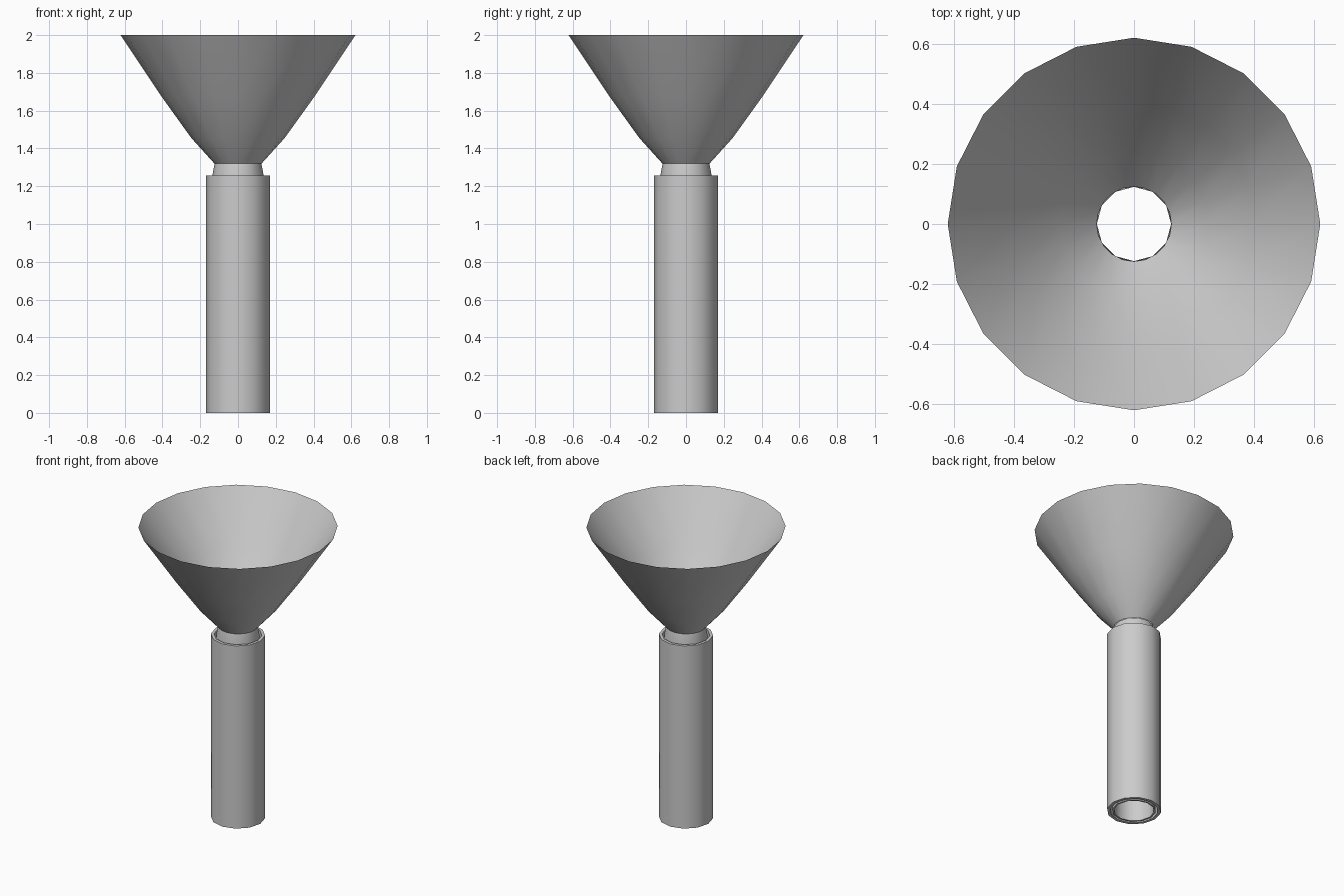
import bpy, bmesh, math

if "Cube" in bpy.data.objects:
    bpy.data.objects.remove(bpy.data.objects["Cube"])


def revolve(name, profile, sides, closed=False):
    """Spin an (r, z) profile around the z axis."""
    bm = bmesh.new()
    rings = [[bm.verts.new((r * math.cos(2 * math.pi * i / sides),
                            r * math.sin(2 * math.pi * i / sides), z))
              for i in range(sides)] for r, z in profile]
    pairs = list(zip(rings, rings[1:]))
    if closed:
        pairs.append((rings[-1], rings[0]))
    for a, b in pairs:
        for i in range(sides):
            j = (i + 1) % sides
            bm.faces.new((a[i], a[j], b[j], b[i]))
    mesh = bpy.data.meshes.new(name)
    bm.to_mesh(mesh)
    bm.free()
    ob = bpy.data.objects.new(name, mesh)
    bpy.context.collection.objects.link(ob)
    bpy.ops.object.select_all(action='DESELECT')
    ob.select_set(True)
    bpy.context.view_layer.objects.active = ob
    bpy.ops.object.shade_smooth_by_angle(angle=math.radians(35))
    return ob


# thin open funnel, slightly bowed outwards
revolve("funnel", [(0.125, 1.32), (0.247, 1.455), (0.405, 1.675), (0.622, 2.0)], 20)

# flared neck running down into the handle as an inner pipe
revolve("neck_pipe", [(0.137, 0.0), (0.137, 1.25), (0.124, 1.32),
                      (0.124, 1.25), (0.126, 0.0)], 12, closed=True)

# hollow outer handle sleeve
revolve("handle_sleeve", [(0.17, 0.0), (0.17, 1.258),
                          (0.15, 1.258), (0.15, 0.0)], 12, closed=True)
